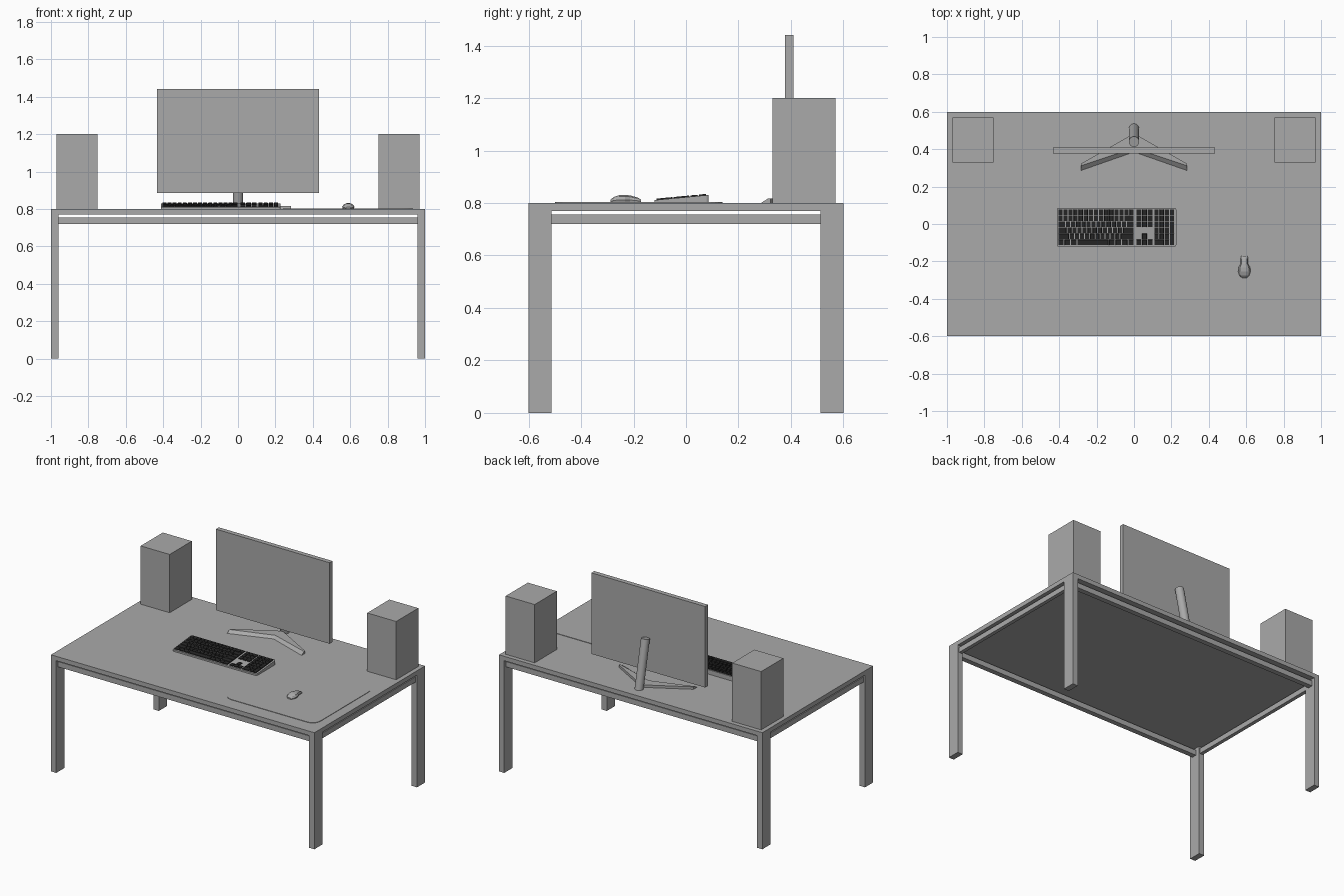
import bpy, bmesh, math
from mathutils import Vector

if "Cube" in bpy.data.objects:
    bpy.data.objects.remove(bpy.data.objects["Cube"])


def material(name, value):
    m = bpy.data.materials.new(name)
    m.diffuse_color = (value, value, value, 1)
    m.use_nodes = True
    m.node_tree.nodes["Principled BSDF"].inputs["Base Color"].default_value = m.diffuse_color
    return m


GREY = material("mid grey", 0.40)
DARK = material("key black", 0.02)


def finish(name, bm, mat, smooth=False):
    bmesh.ops.recalc_face_normals(bm, faces=bm.faces)
    me = bpy.data.meshes.new(name)
    bm.to_mesh(me)
    bm.free()
    ob = bpy.data.objects.new(name, me)
    bpy.context.collection.objects.link(ob)
    me.materials.append(mat)
    if smooth:
        bpy.ops.object.select_all(action='DESELECT')
        ob.select_set(True)
        bpy.context.view_layer.objects.active = ob
        bpy.ops.object.shade_smooth_by_angle(angle=math.radians(35))
    return ob


def loft(bm, rings):
    """Skin a list of equal-length point rings and cap both ends."""
    vs = [[bm.verts.new(p) for p in r] for r in rings]
    n = len(vs[0])
    for a, b in zip(vs, vs[1:]):
        for i in range(n):
            j = (i + 1) % n
            bm.faces.new((a[i], a[j], b[j], b[i]))
    bm.faces.new(vs[0])
    bm.faces.new(vs[-1])


def rect(x0, x1, y0, y1, z):
    return [(x0, y0, z), (x1, y0, z), (x1, y1, z), (x0, y1, z)]


def box(name, x0, x1, y0, y1, z0, z1):
    bm = bmesh.new()
    loft(bm, [rect(x0, x1, y0, y1, z0), rect(x0, x1, y0, y1, z1)])
    return finish(name, bm, GREY)


def round_rect(x0, x1, y0, y1, r, steps):
    pts = []
    corners = [(x1 - r, y1 - r), (x0 + r, y1 - r), (x0 + r, y0 + r), (x1 - r, y0 + r)]
    for k, (cx, cy) in enumerate(corners):
        for i in range(steps + 1):
            a = math.pi / 2 * (k + i / steps)
            pts.append((cx + r * math.cos(a), cy + r * math.sin(a)))
    return pts


# Desk: top, four legs, and rails hung slightly below the top
box("desk_top", -1, 1, -0.6, 0.6, 0.77, 0.80)
for sx, side in ((-1, "left"), (1, "right")):
    xs = sorted((sx * 0.96, sx))
    for sy, end in ((-1, "front"), (1, "back")):
        ys = sorted((sy * 0.513, sy * 0.6))
        box(f"{end}_{side}_leg", *xs, *ys, 0, 0.77)
    xr = sorted((sx * 0.965, sx * 0.99))
    box(f"{side}_rail", *xr, -0.513, 0.513, 0.72, 0.756)
    # Speaker on each back corner
    xp = sorted((sx * 0.75, sx * 0.97))
    box(f"{side}_speaker", *xp, 0.33, 0.57, 0.80, 1.20)
for sy, end in ((-1, "front"), (1, "back")):
    yr = sorted((sy * 0.545, sy * 0.58))
    box(f"{end}_rail", -0.96, 0.96, *yr, 0.72, 0.756)

# Monitor panel
box("monitor", -0.432, 0.432, 0.377, 0.409, 0.885, 1.441)

# Monitor foot: a V with a sloping front, lofted tip - middle - tip
tip = [(0.286, 0.80), (0.312, 0.817), (0.323, 0.817), (0.323, 0.80)]
mid = [(0.385, 0.80), (0.405, 0.817), (0.484, 0.817), (0.484, 0.80)]
bm = bmesh.new()
loft(bm, [[(x, y, z) for y, z in sec] for x, sec in ((-0.283, tip), (0, mid), (0.283, tip))])
finish("monitor_foot", bm, GREY)

# Leaning round column behind the monitor
bm = bmesh.new()
low, high, r, n = Vector((0, 0.508, 0.80)), Vector((0, 0.44, 1.12)), 0.028, 24
lean = (high - low).normalized()
side_axis = Vector((1, 0, 0))
back_axis = lean.cross(side_axis)
rings = []
for c in (low, high):
    ring = []
    for i in range(n):
        a = 2 * math.pi * i / n
        p = c + r * (math.cos(a) * side_axis + math.sin(a) * back_axis)
        if c is low:
            p += lean * ((0.80 - p.z) / lean.z)   # cut flat on the desk
        ring.append(p)
    rings.append(ring)
loft(bm, rings)
finish("monitor_column", bm, GREY, True)

# Thin mat with rounded corners under the mouse
outline = round_rect(0.24, 0.935, -0.5, 0.14, 0.06, 6)
bm = bmesh.new()
loft(bm, [[(x, y, z) for x, y in outline] for z in (0.80, 0.803)])
finish("mouse_mat", bm, GREY)


# Keyboard: wedge body whose top rises to the back
def deck(y):
    return 0.811 + (y + 0.12) * 0.095


outline = round_rect(-0.413, 0.226, -0.121, 0.086, 0.010, 3)
bm = bmesh.new()
loft(bm, [[(x, y, 0.80) for x, y in outline], [(x, y, deck(y)) for x, y in outline]])
finish("keyboard_body", bm, GREY)

# Keys: each row is (x start, widths in key units) runs; blocks share one pitch
U, PITCH, Y_TOP = 0.0272, 0.0322, 0.079
MAIN, NAV, PAD = -0.407, 0.0105, 0.107
NU = 0.0305      # navigation key pitch
PU = 0.0275      # number pad key pitch
main_rows = [
    [1] * 15,
    [1] * 13 + [2],
    [1.5] + [1] * 12 + [1.5],
    [1.75] + [1] * 11 + [2.25],
    [2.25] + [1] * 10 + [2.75],
    [1.25, 1.25, 1.25, 6.25, 1.25, 1.25, 1.25, 1.25],
]
nav_rows = [(0, 1, 2), (0, 1, 2), (0, 1, 2), (), (1,), (0, 1, 2)]
keys = bmesh.new()


def key(x0, x1, y0, y1):
    gx, gy, t = 0.0025, 0.0014, 0.001
    x0, x1, y0, y1 = x0 + gx, x1 - gx, y0 + gy, y1 - gy
    foot = [(x, y, deck(y) - 0.001) for x, y, _ in rect(x0, x1, y0, y1, 0)]
    cap = [(x, y, deck(y) + 0.005) for x, y, _ in rect(x0 + t, x1 - t, y0 + t, y1 - t, 0)]
    loft(keys, [foot, cap])


for row in range(6):
    y1 = Y_TOP - row * PITCH
    y0 = y1 - PITCH
    x = MAIN
    scale = 15 * U / sum(main_rows[row])
    for w in main_rows[row]:
        key(x, x + w * scale, y0, y1)
        x += w * scale
    for c in nav_rows[row]:
        key(NAV + c * NU, NAV + (c + 1) * NU, y0, y1)
    for c in range(4):
        if c == 3 and row in (3, 5) or c == 1 and row == 5:
            continue                      # covered by tall or wide keys
        wide = 2 if (row == 5 and c == 0) else 1
        tall = 2 if (c == 3 and row in (2, 4)) else 1
        key(PAD + c * PU, PAD + (c + wide) * PU, y1 - tall * PITCH, y1)
finish("keyboard_keys", keys, DARK)

# Mouse: faceted body, broad at the palm and narrow at the buttons
stations = [  # y, half width, height
    (-0.288, 0.013, 0.010), (-0.276, 0.026, 0.021), (-0.255, 0.033, 0.028),
    (-0.232, 0.031, 0.029), (-0.213, 0.020, 0.027), (-0.185, 0.020, 0.019),
    (-0.171, 0.017, 0.011),
]
section = [(-0.9, 0), (-1, 0.35), (-0.75, 0.8), (-0.3, 1), (0.3, 1), (0.75, 0.8), (1, 0.35), (0.9, 0)]
bm = bmesh.new()
loft(bm, [[(0.59 + u * w, y, 0.802 + v * h) for u, v in section] for y, w, h in stations])
finish("mouse", bm, GREY)
